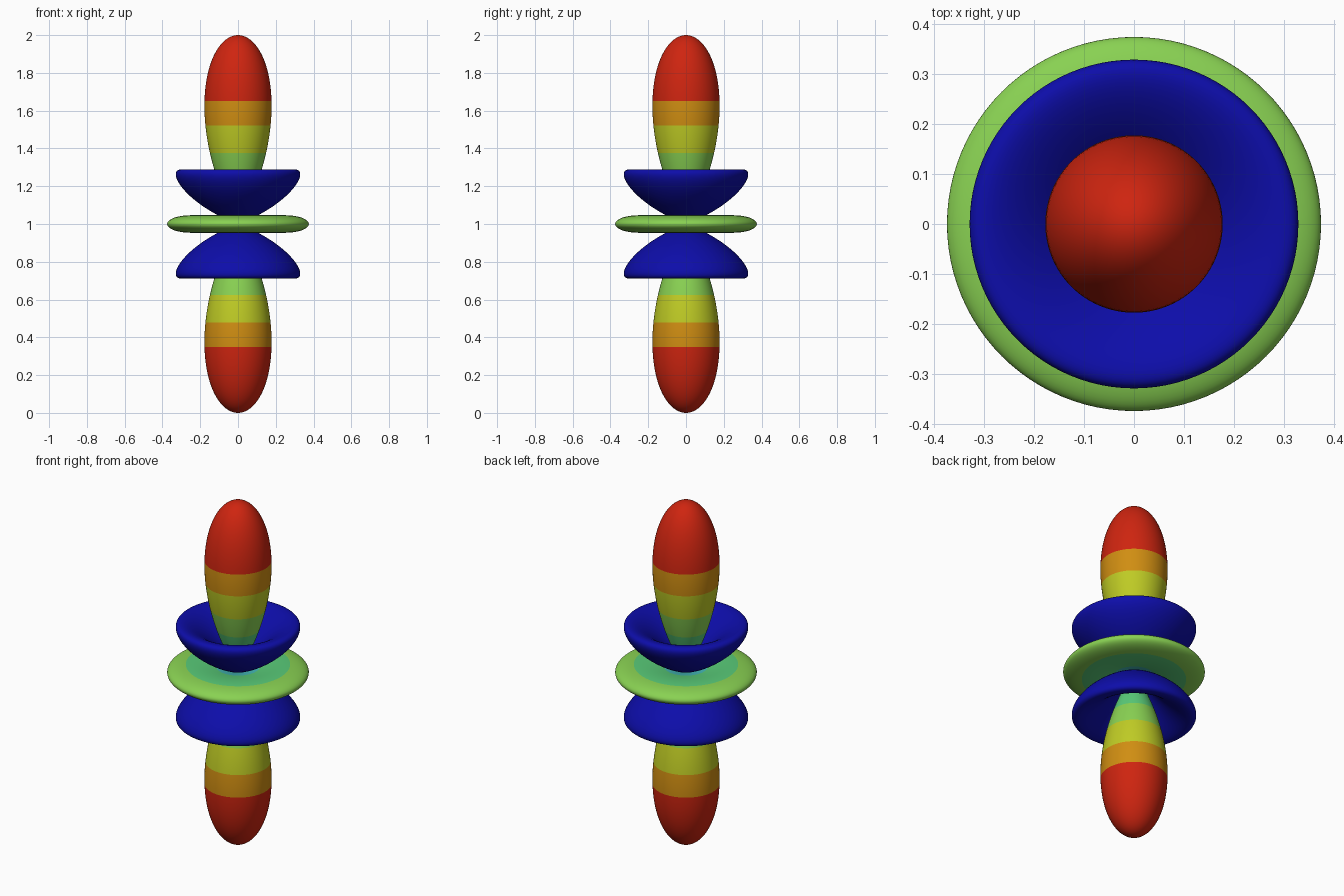
import bpy, bmesh, math

if "Cube" in bpy.data.objects:
    bpy.data.objects.remove(bpy.data.objects["Cube"], do_unlink=True)

SEGMENTS, RINGS = 96, 48
CENTRE = 1.0


def material(name, rgb):
    m = bpy.data.materials.new(name)
    m.diffuse_color = (*rgb, 1)
    m.use_nodes = True
    bsdf = next(n for n in m.node_tree.nodes if n.type == 'BSDF_PRINCIPLED')
    bsdf.inputs["Base Color"].default_value = (*rgb, 1)
    return m


BLUE = material("deep blue", (0.004, 0.004, 0.40))
# Each colour band starts at this distance from the centre
BANDS = [
    (0.0, material("cyan", (0.06, 0.50, 0.50))),
    (0.12, material("teal green", (0.10, 0.60, 0.19))),
    (0.28, material("leaf green", (0.25, 0.64, 0.085))),
    (0.405, material("yellow", (0.52, 0.60, 0.018))),
    (0.55, material("orange", (0.63, 0.27, 0.006))),
    (0.675, material("red", (0.62, 0.018, 0.005))),
]


def wave(c):
    """Fourth-order Legendre polynomial of the cosine of the polar angle."""
    return (35 * c**4 - 30 * c**2 + 3) / 8


def roots(value):
    """Cosines at which the wave has the given value."""
    d = math.sqrt(900 - 140 * (3 - 8 * value))
    squares = [(30 + d) / 70, (30 - d) / 70]
    return [s * math.sqrt(q) for q in squares if q >= 0 for s in (1, -1)]


def revolved(name, c_start, c_end, side=1, plain=None):
    """Revolve one stretch of the polar curve into a closed solid."""
    a, b = math.acos(c_start), math.acos(c_end)
    angles = [a + (b - a) * i / RINGS for i in range(RINGS + 1)]
    # extra rings exactly on the colour borders
    if plain is None:
        for level, _ in BANDS[1:]:
            angles += [t for t in map(math.acos, roots(level)) if a < t < b]
    profile = []
    for t in sorted(angles):
        r = abs(wave(math.cos(t)))
        profile.append((r * math.sin(t), side * r * math.cos(t)))

    bm = bmesh.new()
    verts = [bm.verts.new((x, 0, z)) for x, z in profile]
    edges = [bm.edges.new(pair) for pair in zip(verts, verts[1:])]
    bmesh.ops.spin(bm, geom=verts + edges, cent=(0, 0, 0), axis=(0, 0, 1),
                   angle=math.tau, steps=SEGMENTS, use_duplicate=False)
    bmesh.ops.remove_doubles(bm, verts=bm.verts, dist=1e-5)
    bmesh.ops.recalc_face_normals(bm, faces=bm.faces)

    # colour by distance from the centre
    for f in bm.faces:
        f.smooth = True
        if plain is None:
            dist = sum(v.co.length for v in f.verts) / len(f.verts)
            f.material_index = sum(dist > level for level, _ in BANDS[1:])

    mesh = bpy.data.meshes.new(name)
    bm.to_mesh(mesh)
    bm.free()
    for m in ([plain] if plain else [m for _, m in BANDS]):
        mesh.materials.append(m)
    obj = bpy.data.objects.new(name, mesh)
    obj.location.z = CENTRE
    bpy.context.collection.objects.link(obj)
    return obj


# Cosines where the curve passes through the centre
outer, _, inner, _ = roots(0)

for label, side in (("upper", 1), ("lower", -1)):
    revolved(label + "_lobe", 1.0, outer, side)
    revolved(label + "_dish", outer, inner, side, BLUE)
revolved("middle_disc", inner, -inner)
